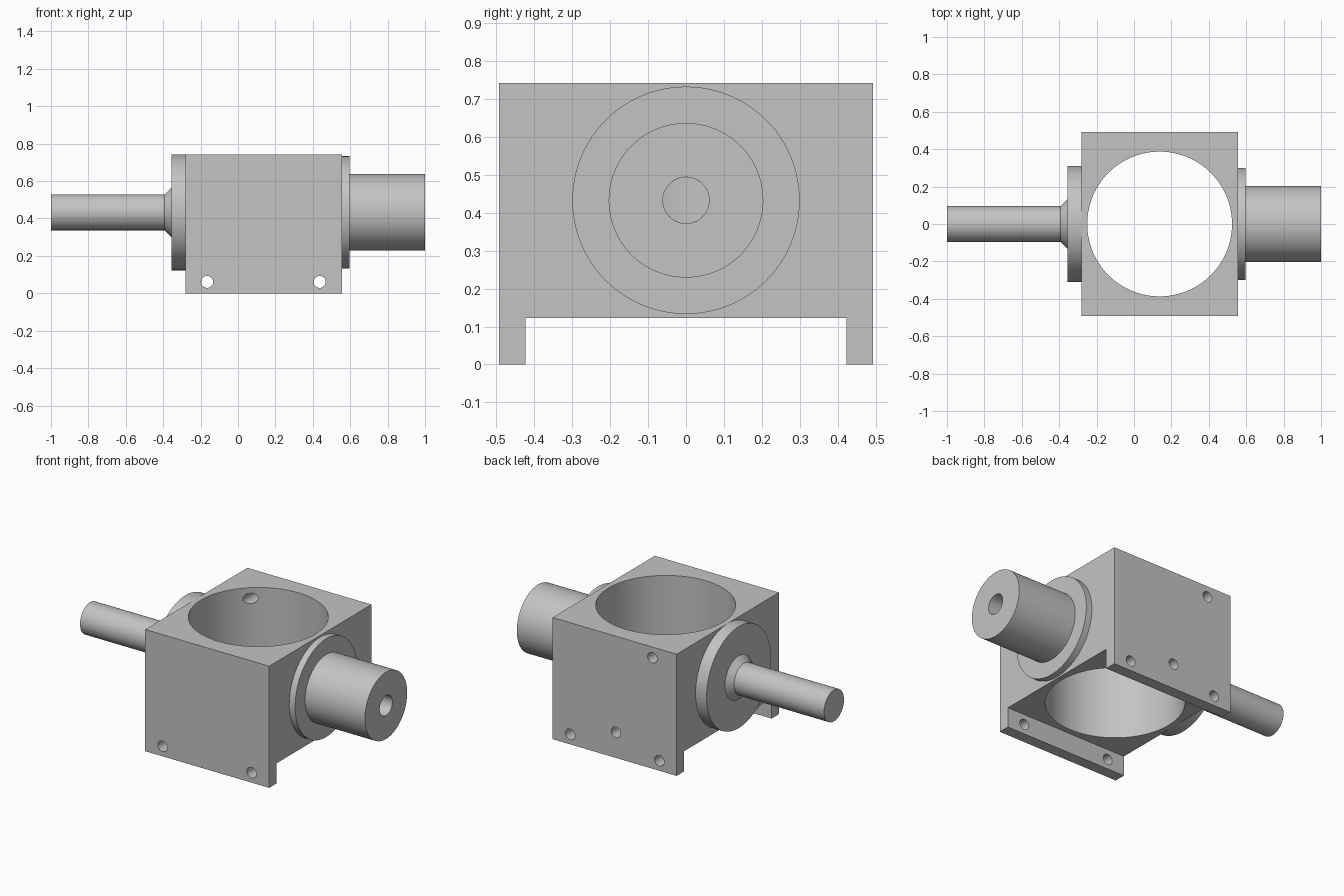
import bpy, bmesh, math
from mathutils import Matrix, Vector

default = bpy.data.objects.get("Cube")
if default:
    bpy.data.objects.remove(default, do_unlink=True)

grey = bpy.data.materials.new("machined_grey")
grey.use_nodes = True
COLOUR = (0.55, 0.55, 0.55, 1)
grey.diffuse_color = COLOUR
grey.node_tree.nodes["Principled BSDF"].inputs["Base Color"].default_value = COLOUR

AXIS_Z = 0.433      # height of the shaft axis
X0, X1 = -0.282, 0.556
HALF_Y = 0.493
TOP = 0.743
LEDGE = 0.123       # underside between the two feet
HOLE_R = 0.032


def finish(name, bm):
    bmesh.ops.recalc_face_normals(bm, faces=bm.faces)
    mesh = bpy.data.meshes.new(name)
    bm.to_mesh(mesh)
    bm.free()
    mesh.materials.append(grey)
    obj = bpy.data.objects.new(name, mesh)
    bpy.context.collection.objects.link(obj)
    return obj


def activate(obj):
    bpy.ops.object.select_all(action='DESELECT')
    obj.select_set(True)
    bpy.context.view_layer.objects.active = obj


def smooth(obj):
    activate(obj)
    bpy.ops.object.shade_smooth_by_angle(angle=math.radians(25))


def lathe(name, profile, closed=False, steps=96):
    """Spin (x, radius) points about the shaft axis."""
    bm = bmesh.new()
    verts = [bm.verts.new((x, 0, AXIS_Z + r)) for x, r in profile]
    edges = [bm.edges.new(pair) for pair in zip(verts, verts[1:])]
    if closed:
        edges.append(bm.edges.new((verts[-1], verts[0])))
    bmesh.ops.spin(bm, geom=verts + edges, cent=(0, 0, AXIS_Z), axis=(1, 0, 0),
                   angle=math.tau, steps=steps, use_duplicate=False)
    bmesh.ops.remove_doubles(bm, verts=bm.verts, dist=1e-5)
    obj = finish(name, bm)
    smooth(obj)
    return obj


def drill(target, start, end, radius, segments=32):
    """Cut a round hole between two points."""
    a, b = Vector(start), Vector(end)
    turn = (b - a).to_track_quat('Z', 'Y').to_matrix().to_4x4()
    bm = bmesh.new()
    bmesh.ops.create_cone(bm, cap_ends=True, segments=segments, radius1=radius,
                          radius2=radius, depth=(b - a).length,
                          matrix=Matrix.Translation((a + b) / 2) @ turn)
    cutter = finish("drill_cutter", bm)
    cutter.hide_render = True
    mod = target.modifiers.new("hole", 'BOOLEAN')
    mod.operation = 'DIFFERENCE'
    mod.solver = 'EXACT'
    mod.object = cutter
    activate(target)
    bpy.ops.object.modifier_apply(modifier=mod.name)
    bpy.data.objects.remove(cutter, do_unlink=True)


# Housing block with two feet, extruded along x
section = [(-HALF_Y, 0), (-0.423, 0), (-0.423, LEDGE), (0.423, LEDGE),
           (0.423, 0), (HALF_Y, 0), (HALF_Y, TOP), (-HALF_Y, TOP)]
bm = bmesh.new()
face = bm.faces.new([bm.verts.new((X0, y, z)) for y, z in section])
swept = bmesh.ops.extrude_face_region(bm, geom=[face])
bmesh.ops.translate(bm, vec=(X1 - X0, 0, 0),
                    verts=[v for v in swept["geom"] if isinstance(v, bmesh.types.BMVert)])
housing = finish("housing", bm)

# Main vertical bore
drill(housing, (0.137, 0, -0.1), (0.137, 0, 0.9), 0.387, 128)
# Mounting holes through both feet
for x in (-0.165, 0.437):
    drill(housing, (x, -0.6, 0.061), (x, 0.6, 0.061), HOLE_R)
# Ports from the back into the main bore
for x, z in ((-0.118, 0.677), (0.128, 0.156)):
    drill(housing, (x, 0.6, z), (x, 0.05, z), HOLE_R)
# Axial port behind the hollow shaft
drill(housing, (0.3, 0, AXIS_Z), (0.7, 0, AXIS_Z), 0.061, 48)
smooth(housing)

# Flanged thin rod on the right side
lathe("thin_rod", [(-1, 0), (-1, 0.096), (-0.392, 0.096), (-0.356, 0.132),
                   (-0.356, 0.31), (X0, 0.31), (X0, 0)])
# Flanged hollow shaft on the left side
lathe("hollow_shaft", [(1, 0.061), (1, 0.204), (0.596, 0.204), (0.596, 0.3),
                       (X1, 0.3), (X1, 0.061)], closed=True)
